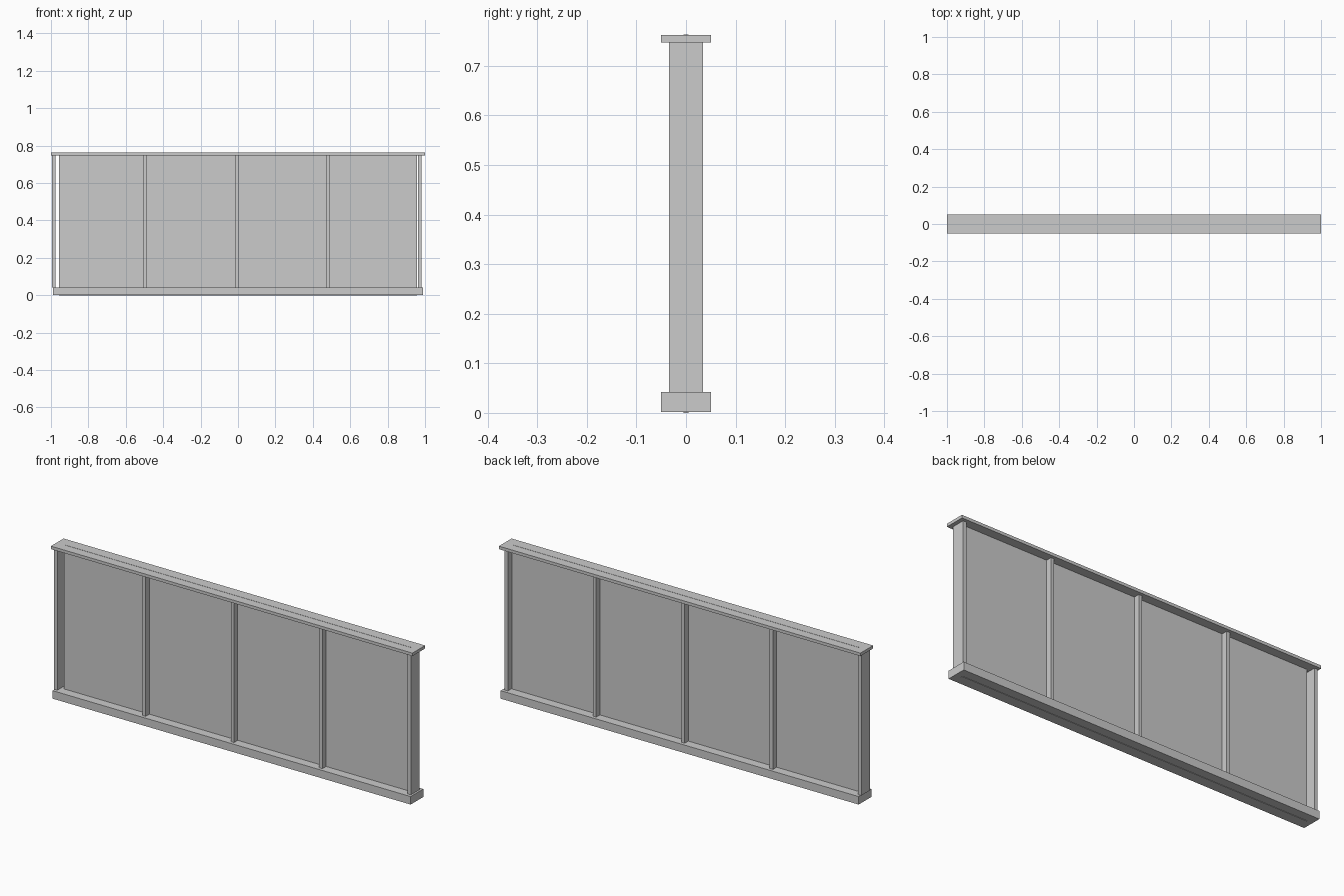
import bpy

if "Cube" in bpy.data.objects:
    bpy.data.objects.remove(bpy.data.objects["Cube"])


def box(name, x0, x1, y0, y1, z0, z1):
    bpy.ops.mesh.primitive_cube_add(size=1, location=((x0 + x1) / 2, (y0 + y1) / 2, (z0 + z1) / 2))
    ob = bpy.context.object
    ob.name = name
    ob.scale = (x1 - x0, y1 - y0, z1 - z0)
    bpy.ops.object.transform_apply(location=False, rotation=False, scale=True)
    return ob


# Horizontal rails
box("top_rail", -1.0, 1.0, -0.05, 0.05, 0.747, 0.762)
box("bottom_rail", -0.99, 0.99, -0.05, 0.05, 0.002, 0.042)

# Evenly spaced upright posts
for i in range(5):
    x = -0.985 + i * 0.489
    box(f"post_{i + 1}", x - 0.009, x + 0.009, -0.034, 0.034, 0.042, 0.747)

# Thin infill panel running through both rails
box("panel", -0.958, 0.958, -0.005, 0.005, 0.0, 0.763)
